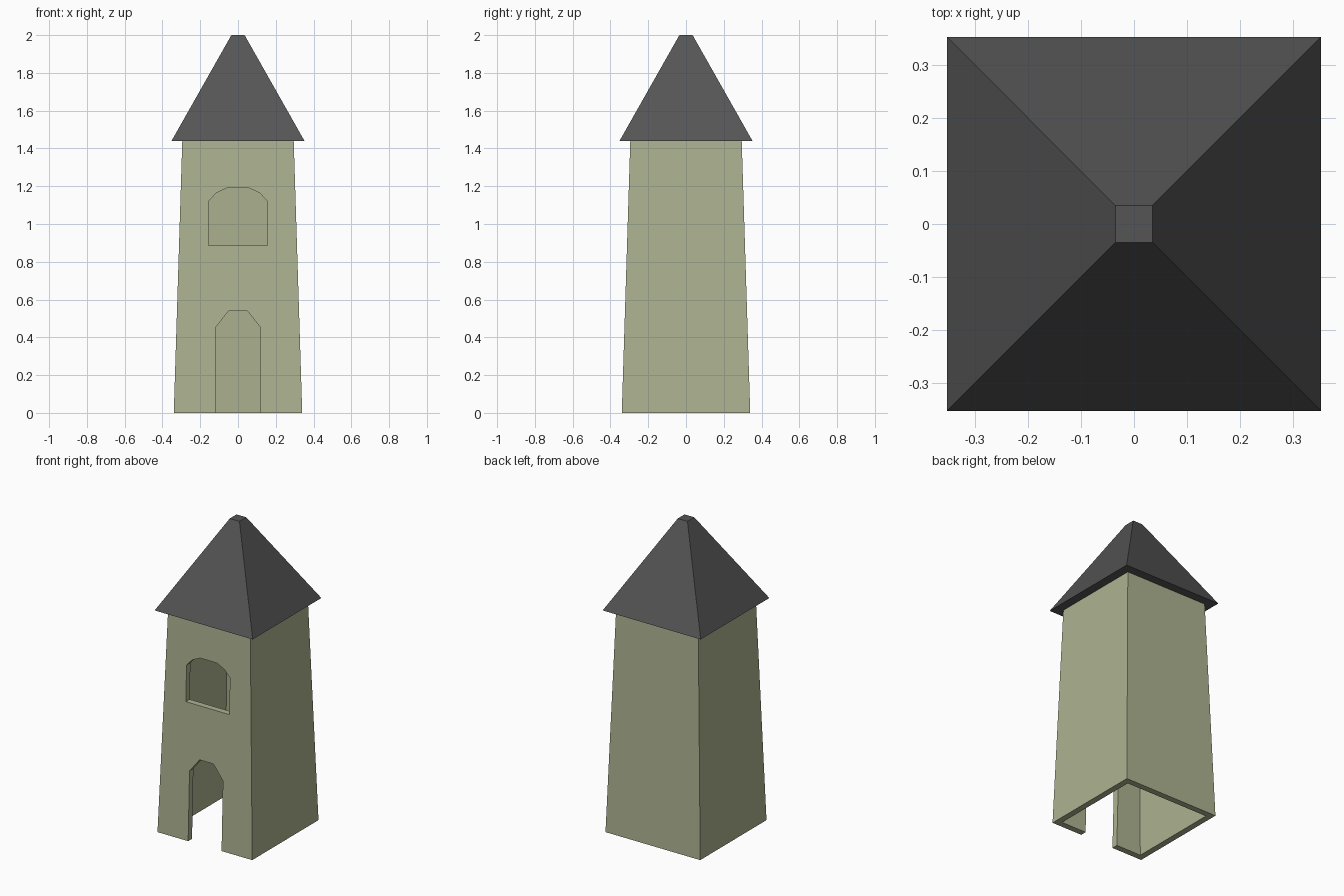
import bpy

if "Cube" in bpy.data.objects:
    bpy.data.objects.remove(bpy.data.objects["Cube"])


def material(name, color):
    m = bpy.data.materials.new(name)
    m.diffuse_color = (*color, 1)
    m.use_nodes = True
    m.node_tree.nodes["Principled BSDF"].inputs["Base Color"].default_value = m.diffuse_color
    return m


def mesh_object(name, verts, faces, mat=None):
    me = bpy.data.meshes.new(name)
    me.from_pydata(verts, [], faces)
    ob = bpy.data.objects.new(name, me)
    bpy.context.collection.objects.link(ob)
    if mat:
        me.materials.append(mat)
    return ob


def square(r, z):
    return [(-r, -r, z), (r, -r, z), (r, r, z), (-r, r, z)]


def bridge(a, b):
    # quads joining two rings of four, a then b
    return [(a + i, a + (i + 1) % 4, b + (i + 1) % 4, b + i) for i in range(4)]


def arch_cutter(name, half):
    # half: right side of the opening from bottom to top; mirrored, extruded in y
    prof = half + [(-x, z) for x, z in reversed(half)]
    n = len(prof)
    verts = [(x, y, z) for y in (-0.5, -0.15) for x, z in prof]
    faces = [tuple(reversed(range(n, 2 * n)))[::1], tuple(range(n))]
    faces[0] = tuple(reversed(range(n, 2 * n)))
    faces += [(i, i + n, (i + 1) % n + n, (i + 1) % n) for i in range(n)]
    ob = mesh_object(name, verts, faces)
    ob.hide_render = True
    return ob


stone = material("stone", (0.42, 0.45, 0.28))
slate = material("slate", (0.09, 0.09, 0.09))

# Hollow tapered walls, open at the bottom
walls = mesh_object(
    "tower_walls",
    square(0.34, 0) + square(0.295, 1.44) + square(0.255, 1.44) + square(0.30, 0),
    bridge(0, 4) + bridge(4, 8) + bridge(8, 12) + bridge(12, 0), stone)

# Arched doorway and window
cutters = [
    arch_cutter("doorway_cutter", [(0.12, -0.1), (0.12, 0.45), (0.05, 0.54)]),
    arch_cutter("window_cutter", [(0.156, 0.885), (0.156, 1.12), (0.116, 1.163), (0.06, 1.19)]),
]
bpy.context.view_layer.objects.active = walls
for c in cutters:
    mod = walls.modifiers.new(c.name, 'BOOLEAN')
    mod.operation = 'DIFFERENCE'
    mod.solver = 'EXACT'
    mod.object = c
    bpy.ops.object.modifier_apply(modifier=mod.name)
    bpy.data.objects.remove(c)

# Pyramid roof with a flat tip
mesh_object("roof", square(0.352, 1.44) + square(0.035, 2.0),
            bridge(0, 4) + [(3, 2, 1, 0), (4, 5, 6, 7)], slate)
